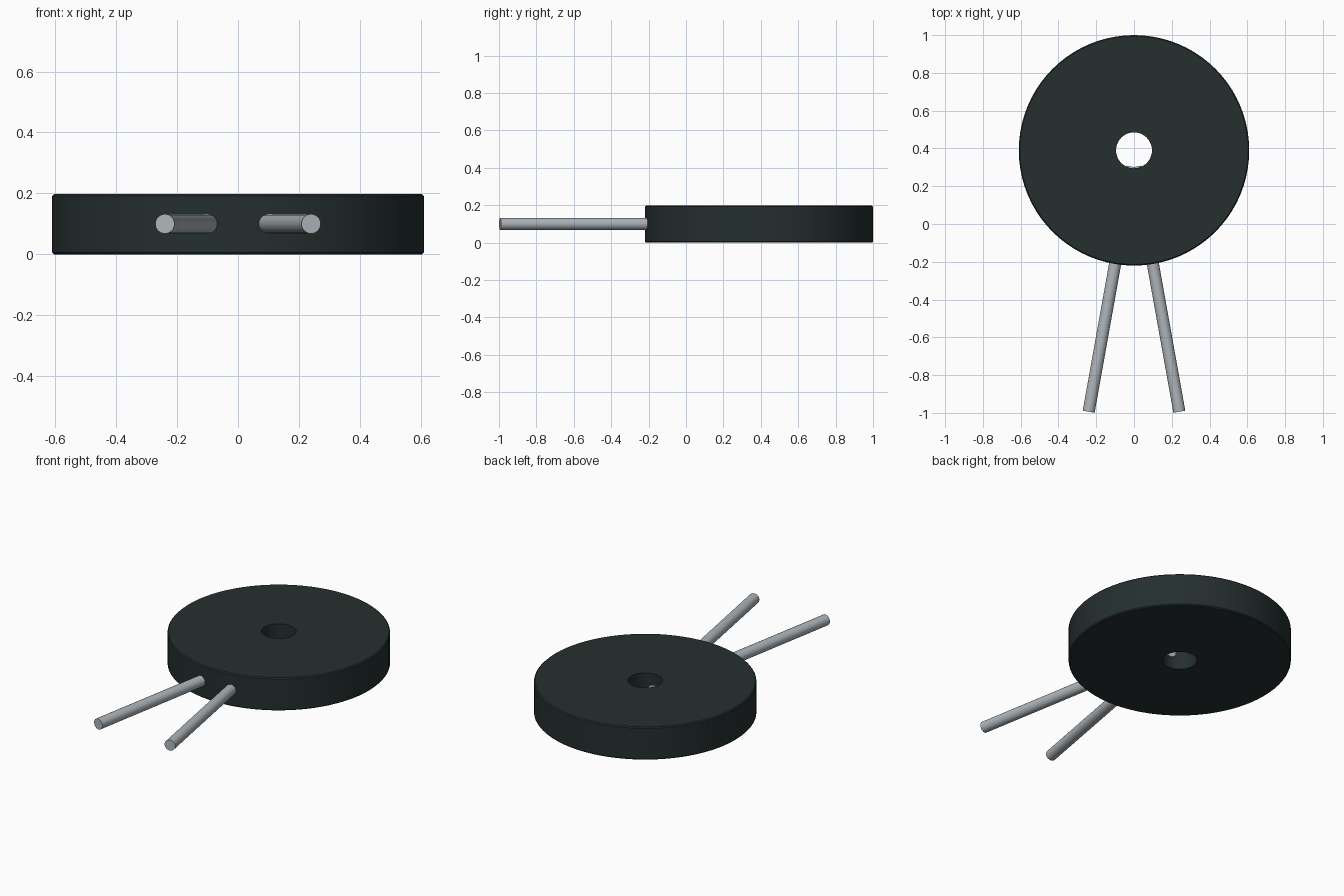
import bpy, bmesh, math
from mathutils import Vector

if "Cube" in bpy.data.objects:
    bpy.data.objects.remove(bpy.data.objects["Cube"], do_unlink=True)


def material(name, rgb, rough):
    mat = bpy.data.materials.new(name)
    mat.use_nodes = True
    mat.diffuse_color = (*rgb, 1)
    bsdf = mat.node_tree.nodes["Principled BSDF"]
    bsdf.inputs["Base Color"].default_value = (*rgb, 1)
    bsdf.inputs["Roughness"].default_value = rough
    return mat


def smooth(obj, mat):
    obj.data.materials.append(mat)
    bpy.ops.object.select_all(action='DESELECT')
    obj.select_set(True)
    bpy.context.view_layer.objects.active = obj
    bpy.ops.object.shade_smooth_by_angle(angle=math.radians(30))


DARK = material("dark green grey", (0.018, 0.028, 0.028), 0.6)
STEEL = material("light steel grey", (0.42, 0.46, 0.49), 0.4)

# Thick round body with a centre hole: a closed profile spun about z
CENTRE_Y, R, HOLE, H, B = 0.39, 0.61, 0.095, 0.198, 0.006
profile = [(HOLE, 0), (R - B, 0), (R, B), (R, H - B), (R - B, H), (HOLE, H)]
bm = bmesh.new()
verts = [bm.verts.new((r, 0, z)) for r, z in profile]
edges = [bm.edges.new((verts[i], verts[(i + 1) % len(verts)])) for i in range(len(verts))]
bmesh.ops.spin(bm, geom=verts + edges, cent=(0, 0, 0), axis=(0, 0, 1),
               angle=2 * math.pi, steps=80, use_merge=True)
bmesh.ops.remove_doubles(bm, verts=bm.verts, dist=1e-5)
bmesh.ops.recalc_face_normals(bm, faces=bm.faces)
mesh = bpy.data.meshes.new("disc_body")
bm.to_mesh(mesh)
bm.free()
disc = bpy.data.objects.new("disc_body", mesh)
disc.location = (0, CENTRE_Y, 0)
bpy.context.collection.objects.link(disc)
smooth(disc, DARK)

# Two wire leads, splayed about ten degrees, reaching in to the hole
for side, sx in (("left", 1), ("right", -1)):
    outer = Vector((0.24 * sx, -0.994, 0.1))
    inner = Vector((0.008 * sx, 0.303, 0.1))
    axis = inner - outer
    bpy.ops.mesh.primitive_cylinder_add(vertices=32, radius=0.032, depth=axis.length,
                                        location=(outer + inner) / 2)
    lead = bpy.context.object
    lead.name = side + "_lead"
    lead.rotation_euler = axis.to_track_quat('Z', 'Y').to_euler()
    smooth(lead, STEEL)
